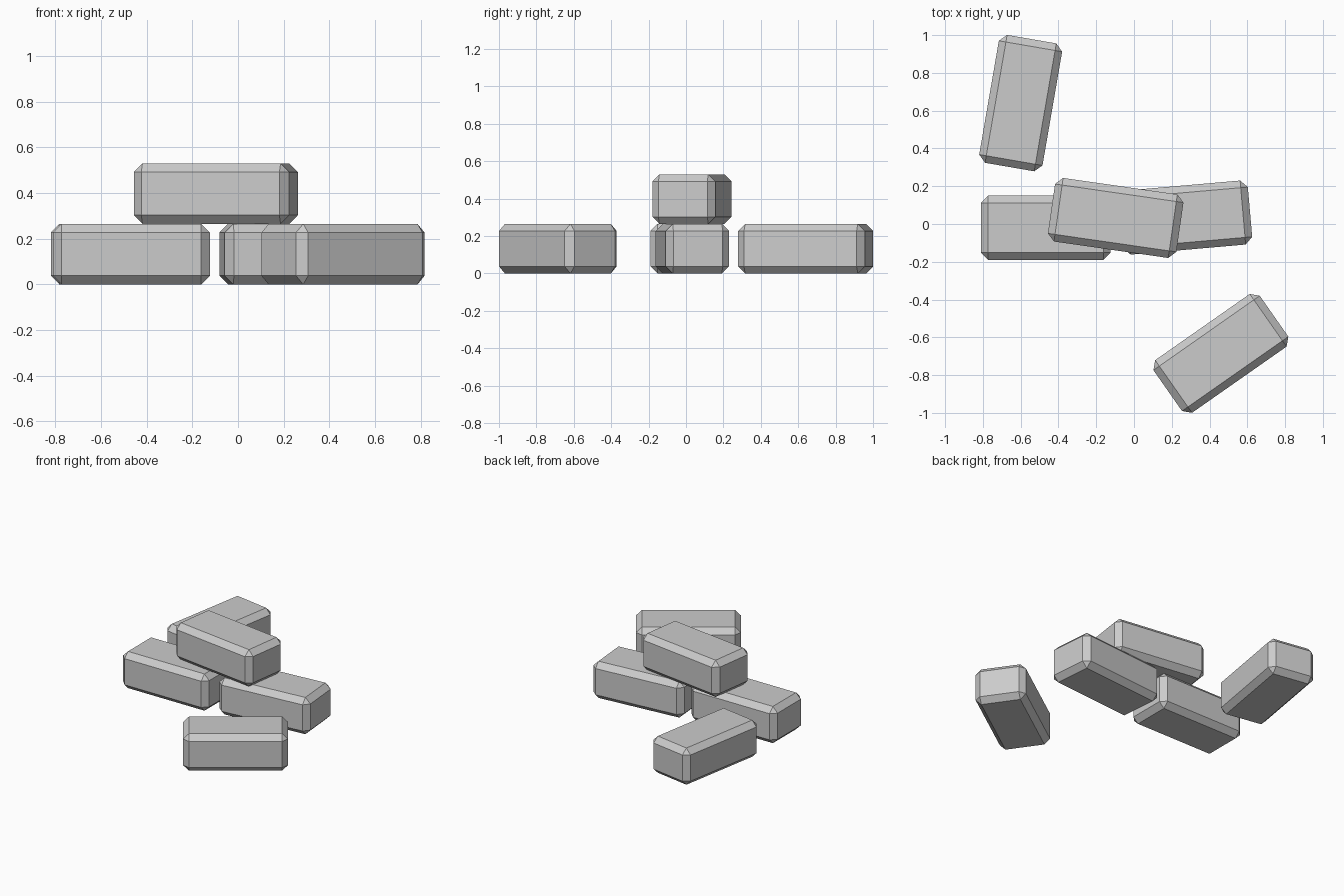
import bpy, bmesh, math

if "Cube" in bpy.data.objects:
    bpy.data.objects.remove(bpy.data.objects["Cube"])

L, W, H, C = 0.687, 0.34, 0.265, 0.038


def brick(name, x, y, z, angle):
    """Block with every edge chamfered, resting on height z."""
    bm = bmesh.new()
    bmesh.ops.create_cube(bm, size=1)
    bmesh.ops.scale(bm, vec=(L, W, H), verts=bm.verts)
    bmesh.ops.bevel(bm, geom=bm.edges[:], offset=C, offset_type='OFFSET',
                    segments=1, affect='EDGES', profile=0.5)
    mesh = bpy.data.meshes.new(name)
    bm.to_mesh(mesh)
    bm.free()
    ob = bpy.data.objects.new(name, mesh)
    ob.location = (x, y, z + H / 2)
    ob.rotation_euler.z = math.radians(angle)
    bpy.context.collection.objects.link(ob)


# two base bricks and the one lying across them
brick("left_base_brick", -0.467, -0.02, 0, 0)
brick("right_base_brick", 0.272, 0.034, 0, 5)
brick("top_brick", -0.097, 0.032, H, -8.2)
# loose bricks on the ground
brick("loose_back_brick", -0.6, 0.64, 0, 80.2)
brick("loose_front_brick", 0.46, -0.685, 0, 35)
